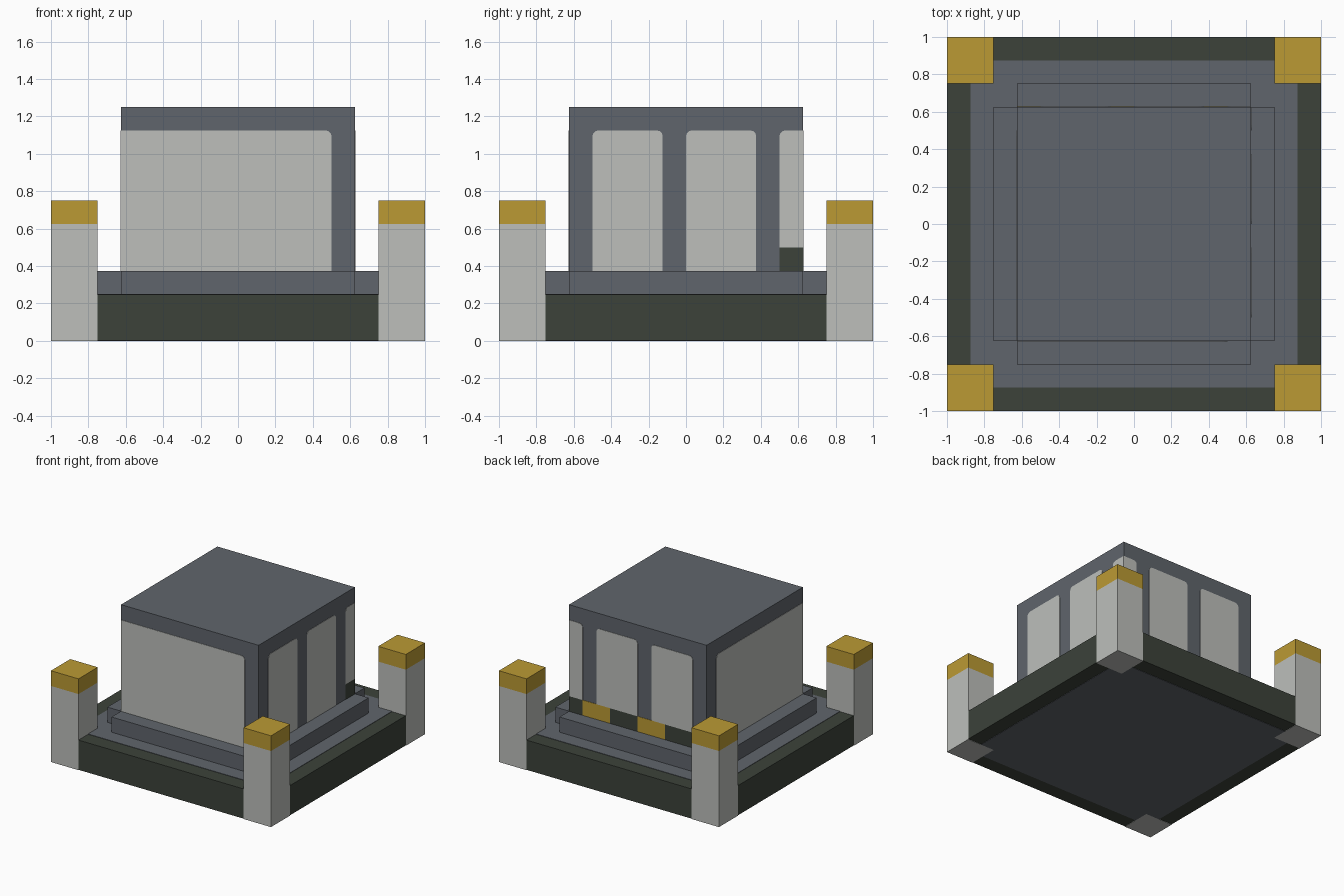
import bpy
import bmesh
import math
from mathutils import Vector

if "Cube" in bpy.data.objects:
    bpy.data.objects.remove(bpy.data.objects["Cube"], do_unlink=True)


def material(name, rgb):
    """Flat material from 0-255 display values, stored as linear."""
    lin = [((c / 255 + 0.055) / 1.055) ** 2.4 for c in rgb] + [1.0]
    mat = bpy.data.materials.new(name)
    mat.use_nodes = True
    mat.diffuse_color = lin
    bsdf = mat.node_tree.nodes["Principled BSDF"]
    bsdf.inputs["Base Color"].default_value = lin
    bsdf.inputs["Roughness"].default_value = 0.9
    return mat


SLATE = material("slate grey", (96, 101, 108))
PALE = material("pale grey", (189, 191, 187))
DARK = material("dark green grey", (60, 66, 58))
GOLD = material("gold", (187, 154, 52))


def prism(name, points, offset, mat):
    """Extrude a flat polygon by an offset vector."""
    bm = bmesh.new()
    face = bm.faces.new([bm.verts.new(p) for p in points])
    ext = bmesh.ops.extrude_face_region(bm, geom=[face])
    verts = [g for g in ext["geom"] if isinstance(g, bmesh.types.BMVert)]
    bmesh.ops.translate(bm, verts=verts, vec=Vector(offset))
    bmesh.ops.recalc_face_normals(bm, faces=bm.faces)
    mesh = bpy.data.meshes.new(name)
    bm.to_mesh(mesh)
    bm.free()
    mesh.materials.append(mat)
    obj = bpy.data.objects.new(name, mesh)
    bpy.context.collection.objects.link(obj)
    return obj


def box(name, x0, x1, y0, y1, z0, z1, mat):
    pts = [(x0, y0, z0), (x1, y0, z0), (x1, y1, z0), (x0, y1, z0)]
    return prism(name, pts, (0, 0, z1 - z0), mat)


def notched(name, outer, inner, z0, z1, mat):
    """Square slab with square notches cut out of its corners."""
    quarter = [(outer, -inner), (outer, inner), (inner, inner)]
    pts = []
    for k in range(4):
        for x, y in quarter:
            for _ in range(k):
                x, y = -y, x
            pts.append((x, y, z0))
    return prism(name, pts, (0, 0, z1 - z0), mat)


HALF = 0.625    # half width of the main block
THIN = 0.003    # thickness of painted plates

# Base with slate centres on its top and underside
notched("base", 1.0, 0.75, THIN, 0.25 - THIN, DARK)
notched("base_top_inlay", 0.875, 0.75, 0.25 - THIN, 0.25, SLATE)
notched("base_underside_inlay", 0.875, 0.75, 0.0, THIN, SLATE)

# Step around the block, and the block itself
notched("step", 0.75, HALF, 0.25, 0.375, SLATE)
box("main_block", -HALF, HALF, -HALF, HALF, 0.25, 1.25, SLATE)

# Corner posts with gold caps
for fb, sy in (("front", -1), ("back", 1)):
    for lr, sx in (("right", -1), ("left", 1)):
        xs = sorted((sx * 0.75, sx))
        ys = sorted((sy * 0.75, sy))
        box(f"{fb}_{lr}_post", *xs, *ys, 0.0, 0.625, PALE)
        box(f"{fb}_{lr}_post_cap", *xs, *ys, 0.625, 0.75, GOLD)

# Wall frames: outward normal for each side; u runs along +x or +y
SIDES = {"front": (0, -1), "back": (0, 1), "left": (1, 0), "right": (-1, 0)}


def plate(name, side, u0, u1, z0, z1, mat, radius=0.0):
    """Thin plate on a wall; top corners inside the wall are rounded."""
    nx, ny = SIDES[side]
    outline = [(u0, z0), (u1, z0)]
    for u, s, start in ((u1, 1, 0), (u0, -1, 90)):
        if radius == 0 or abs(u) > HALF - 0.01:
            outline.append((u, z1))
            continue
        for i in range(4):
            a = math.radians(start + 30 * i)
            outline.append((u - s * radius + radius * math.cos(a),
                            z1 - radius + radius * math.sin(a)))
    pts = [(nx * HALF + abs(ny) * u, ny * HALF + abs(nx) * u, z)
           for u, z in outline]
    return prism(name, pts, (nx * THIN, ny * THIN, 0), mat)


# Large panels that meet at the front right corner
for side in ("front", "right"):
    plate(f"{side}_panel", side, -HALF, 0.5, 0.375, 1.125, PALE, 0.03)

# Window panels on the back and left walls
for side in ("back", "left"):
    for i, (u0, u1) in enumerate(((-0.5, -0.125), (0.0, 0.375), (0.5, HALF))):
        low = 0.5 if side == "back" or i == 2 else 0.375
        plate(f"{side}_panel_{i + 1}", side, u0, u1, low, 1.125, PALE, 0.03)

# Striped band along the foot of the back wall, turning the corner
edges = [-HALF, -0.5, -0.25, 0.0, 0.25, 0.5, HALF]
for i in range(6):
    plate(f"back_stripe_{i + 1}", "back", edges[i], edges[i + 1],
          0.375, 0.5, DARK if i % 2 else GOLD)
plate("left_stripe", "left", 0.5, HALF, 0.375, 0.5, DARK)
